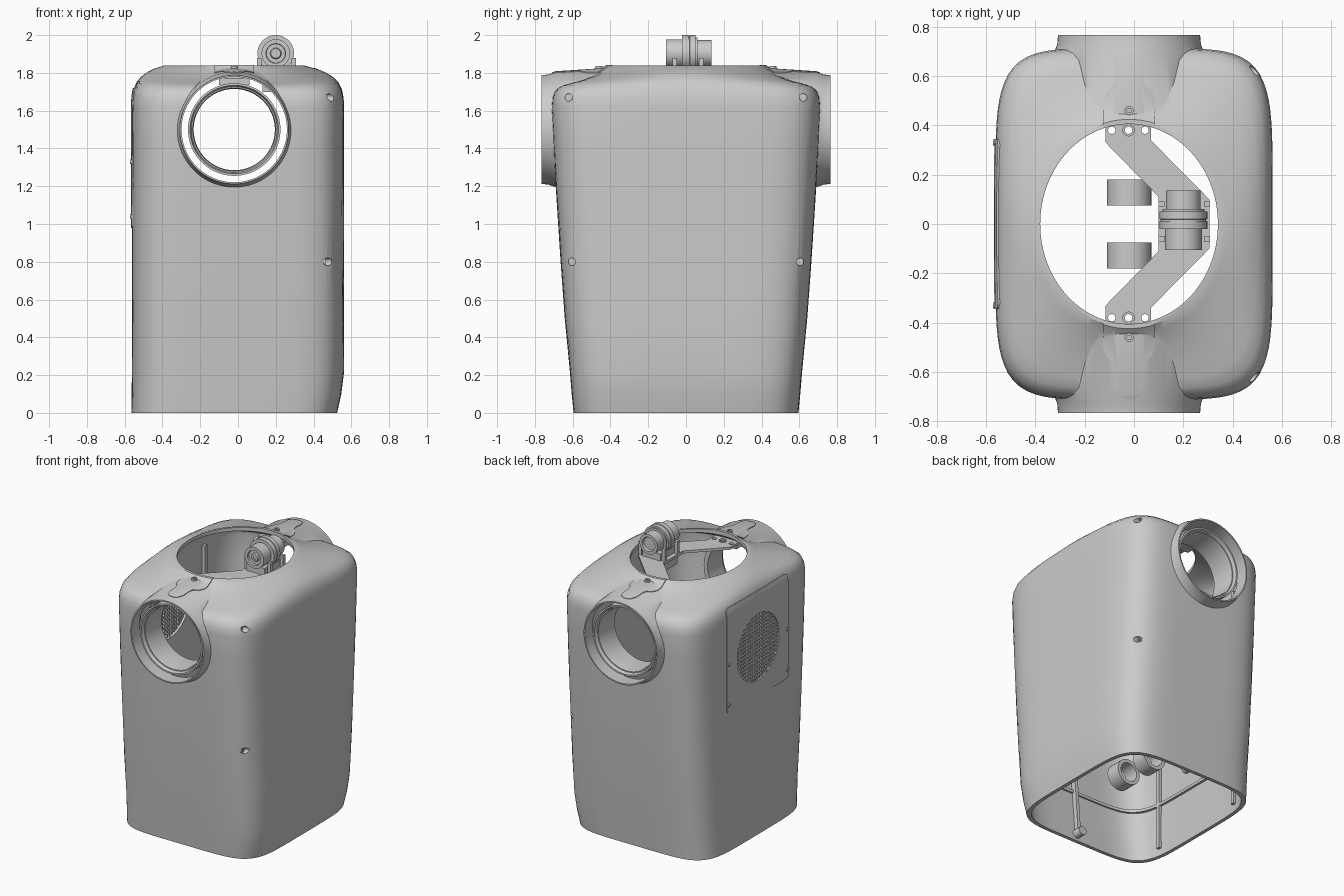
import bpy, bmesh, math
from mathutils import Vector

cube = bpy.data.objects.get("Cube")
if cube:
    bpy.data.objects.remove(cube, do_unlink=True)

GREY = (0.6, 0.6, 0.6, 1)
mat = bpy.data.materials.new("plain grey")
mat.use_nodes = True
mat.diffuse_color = GREY
mat.node_tree.nodes["Principled BSDF"].inputs["Base Color"].default_value = GREY

PORT_X, PORT_Z = -0.02, 1.5


# ---------- helpers ----------
def finish(name, bm):
    bmesh.ops.recalc_face_normals(bm, faces=bm.faces)
    me = bpy.data.meshes.new(name)
    bm.to_mesh(me)
    bm.free()
    me.materials.append(mat)
    ob = bpy.data.objects.new(name, me)
    bpy.context.collection.objects.link(ob)
    return ob


def bridge(name, rings, closed=False):
    """Skin a list of point rings; either cap the ends or close the loop."""
    bm = bmesh.new()
    vs = [[bm.verts.new(p) for p in r] for r in rings]
    pairs = list(zip(vs, vs[1:]))
    if closed:
        pairs.append((vs[-1], vs[0]))
    else:
        bm.faces.new(vs[0])
        bm.faces.new(vs[-1])
    for a, b in pairs:
        for i in range(len(a)):
            j = (i + 1) % len(a)
            bm.faces.new((a[i], a[j], b[j], b[i]))
    return finish(name, bm)


def revolve(name, profile, centre, axis="y", closed=False, flip=1, seg=64):
    """Turn (along, radius) points around an axis through centre."""
    rings = []
    for a, r in profile:
        ring = []
        for i in range(seg):
            t = math.tau * i / seg
            c, s, a2 = r * math.cos(t), r * math.sin(t), a * flip
            p = {"x": (a2, c, s), "y": (c, a2, s), "z": (c, s, a2)}[axis]
            ring.append(Vector(centre) + Vector(p))
        rings.append(ring)
    return bridge(name, rings, closed)


def prism(name, pts, lo, hi, axis="z"):
    place = (lambda u, v, w: (u, v, w)) if axis == "z" else (lambda u, v, w: (w, u, v))
    return bridge(name, [[place(u, v, w) for u, v in pts] for w in (lo, hi)])


def box(name, x, y, z, tilt=0):
    mid = Vector([(a + b) / 2 for a, b in (x, y, z)])
    bm = bmesh.new()
    bmesh.ops.create_cube(bm, size=1)
    bmesh.ops.scale(bm, vec=[b - a for a, b in (x, y, z)], verts=bm.verts)
    ob = finish(name, bm)
    ob.location = mid
    ob.rotation_euler.x = tilt
    return ob


def boolean(ob, cutter, op="DIFFERENCE"):
    m = ob.modifiers.new("cut", "BOOLEAN")
    m.object, m.operation, m.solver = cutter, op, "EXACT"
    bpy.ops.object.select_all(action="DESELECT")
    bpy.context.view_layer.objects.active = ob
    ob.select_set(True)
    bpy.ops.object.modifier_apply(modifier=m.name)
    bpy.data.objects.remove(cutter, do_unlink=True)


# ---------- housing ----------
WALL = [(0, -.02, .545, .595), (.1, -.008, .555, .605), (.22, 0, .562, .615),
        (.5, 0, .562, .642), (.8, 0, .562, .664), (1.2, 0, .562, .69),
        (1.45, 0, .562, .704), (1.62, 0, .562, .712)]
SHOULDER = [(.015, 1.67), (.06, 1.715), (.15, 1.752), (.28, 1.778),
            (.45, 1.8), (.7, 1.822), (.9, 1.832), (1, 1.838)]


def outline(cx, hx, hy, n, z, seg=144):
    ring = []
    for i in range(seg):
        t = math.tau * i / seg
        c, s = math.cos(t), math.sin(t)
        r = (abs(c / hx) ** n + abs(s / hy) ** n) ** (-1 / n)
        ring.append(Vector((cx + r * c, r * s, z)))
    return ring


def loft(name, grow, rim, inner=False):
    rings = [outline(cx, hx + grow, hy + grow, 5.5, z) for z, cx, hx, hy in WALL]
    if inner:
        rings.insert(0, [p - Vector((0, 0, .1)) for p in rings[0]])
    edge = rings[-1]
    lip = outline(PORT_X, .36 + rim, .405 + rim, 2, 0)
    for s, z in SHOULDER:
        ring = []
        for i, (a, b) in enumerate(zip(edge, lip)):
            p = a.lerp(b, s)
            dip = .2 * s * (1 - s) * math.sin(math.tau * i / len(edge)) ** 2
            p.z = z + grow - dip
            ring.append(p)
        rings.append(ring)
    if inner:
        rings.append([Vector((p.x, p.y, 1.95)) for p in lip])
    return bridge(name, rings)


def shell(name, grow, thick):
    """Housing with both necks, hollowed and open at top and bottom."""
    ob = loft(name, grow, .015 + grow)
    for side in (1, -1):
        neck = [(.765, .288), (.73, .291), (.69, .305), (.3, .33)]
        boolean(ob, revolve("neck", [(y, r + grow) for y, r in neck],
                            (PORT_X, 0, PORT_Z), flip=side, seg=96), "UNION")
    boolean(ob, loft("hollow", -thick, 0, True))
    return ob


def vent_hole():
    return revolve("vent_hole", [(-.8, .235), (-.4, .235)], (0, 0, 1.33), "x")


housing = shell("housing", 0, .025)
boolean(housing, revolve("port_hole", [(-.9, .279), (.9, .279)],
                         (PORT_X, 0, PORT_Z), seg=96))
boolean(housing, vent_hole())

# corner screws in round recesses
for side in (1, -1):
    for y, z in ((.62, 1.67), (.604, .8)):
        boolean(housing, revolve("recess", [(.455, .02), (.7, .02)],
                                 (0, side * y, z), "x", seg=24))
        revolve("corner_screw", [(.42, .019), (.462, .019), (.462, .009), (.452, .009)],
                (0, side * y, z), "x", seg=24)

# ---------- side vent panel ----------
corner = [(sy * .315 + .03 * math.cos(a), 1.35 + sz * .34 + .03 * math.sin(a))
          for sy, sz, q in ((1, 1, 0), (-1, 1, 1), (-1, -1, 2), (1, -1, 3))
          for a in [(q + k / 6) * math.pi / 2 for k in range(7)]]
panel = shell("vent_panel", .005, .012)
boolean(panel, prism("panel_area", corner, -.7, -.4, "x"), "INTERSECT")
boolean(panel, vent_hole())
for i in range(-8, 9):
    d = i * .026
    w = math.sqrt(.238 ** 2 - d * d)
    box("vent_slat", (-.564, -.552), (-w, w), (1.324 + d, 1.336 + d))
    box("vent_bar", (-.560, -.553), (d - .004, d + .004), (1.33 - w, 1.33 + w))
for side in (1, -1):
    for z in (1.04, 1.33):
        revolve("panel_screw", [(-.572, .012), (-.55, .012)], (0, side * .33, z), "x", seg=20)

# ---------- parts repeated at both ports ----------
half = [(.105, .39), (.105, .5), (.092, .535), (.062, .565), (.055, .6),
        (.055, .66), (.042, .695), (.015, .709)]
for side in (1, -1):
    tag = [(PORT_X + u, side * v) for u, v in half]
    tag += [(PORT_X - u, side * v) for u, v in reversed(half)]
    strap = shell("top_strap", .004, .012)
    boolean(strap, prism("strap_area", tag, 1.784, 2), "INTERSECT")
    revolve("strap_screw", [(1.8, .018), (1.836, .018), (1.836, .009), (1.825, .009)],
            (PORT_X, side * .46, 0), "z", seg=24)
    revolve("port_tube", [(.72, .245), (.72, .234), (.695, .227), (.695, .22),
                          (.67, .215), (.52, .215), (.52, .245)],
            (PORT_X, 0, PORT_Z), closed=True, flip=side, seg=96)
    box("tube_hanger", (-.1, .06), sorted((side * .42, side * .6)), (1.735, 1.772))
    revolve("lower_tube", [(.075, .09), (.18, .09), (.18, .065), (.075, .065)],
            (PORT_X, 0, .3), closed=True, flip=side)
    box("wall_rib", (-.012, .012), sorted((side * .585, side * .635)), (.06, 1.1),
        -side * .075)
    revolve("base_boss", [(.51, .03), (.58, .03)], (0, 0, .05), flip=side, seg=24)
    box("panel_rib", (-.55, -.51), sorted((side * .36, side * .385)), (.05, 1.62))

# stiffening ledge around the inside
bridge("inner_ledge", [outline(0, .55 - d, .622 - d, 5.5, z)
                       for d, z in ((0, .36), (0, .38), (.03, .38), (.03, .36))], True)

# ---------- mounting arm ----------
arm_half = [(-.115, .44), (.068, .44), (.068, .34), (.305, .1)]
inner_half = [(.1, .11), (-.115, .33)]
arm_pts = arm_half + [(x, -y) for x, y in reversed(arm_half)]
arm_pts += [(x, -y) for x, y in reversed(inner_half)] + inner_half
arm = prism("mounting_arm", arm_pts, 1.772, 1.79)
for side in (1, -1):
    for x in (-.09, -.022, .045):
        boolean(arm, revolve("bolt_hole", [(1.7, .015), (1.9, .015)],
                             (x, side * .38, 0), "z", seg=24))
    revolve("arm_bolt", [(1.788, .025), (1.798, .025), (1.798, .015), (1.788, .015)],
            (-.022, side * .38, 0), "z", closed=True, seg=24)

# ---------- turned head on a cradle ----------
HEAD = (.2, 0, 1.903)
revolve("head_body", [(-.095, .012), (-.1, .012), (-.1, .025), (-.09, .03), (-.09, .05),
                      (-.105, .052), (-.105, .075), (-.02, .075), (-.02, .097),
                      (.012, .097), (.013, .092), (.019, .092), (.02, .097),
                      (.05, .097), (.05, .085), (.06, .085), (.06, .07),
                      (.135, .07), (.135, .05), (.12, .045)], HEAD)
box("head_cradle", (.13, .27), (-.09, .1), (1.7, 1.84))
for x in (.112, .295):
    for y in (-.06, .08):
        box("cradle_lug", (x - .012, x + .012), (y - .012, y + .012), (1.775, 1.88))

# ---------- smooth shading with crisp edges ----------
bpy.ops.object.select_all(action="DESELECT")
for ob in bpy.context.scene.objects:
    if ob.type == "MESH":
        ob.select_set(True)
bpy.context.view_layer.objects.active = housing
bpy.ops.object.shade_smooth_by_angle(angle=math.radians(32))
